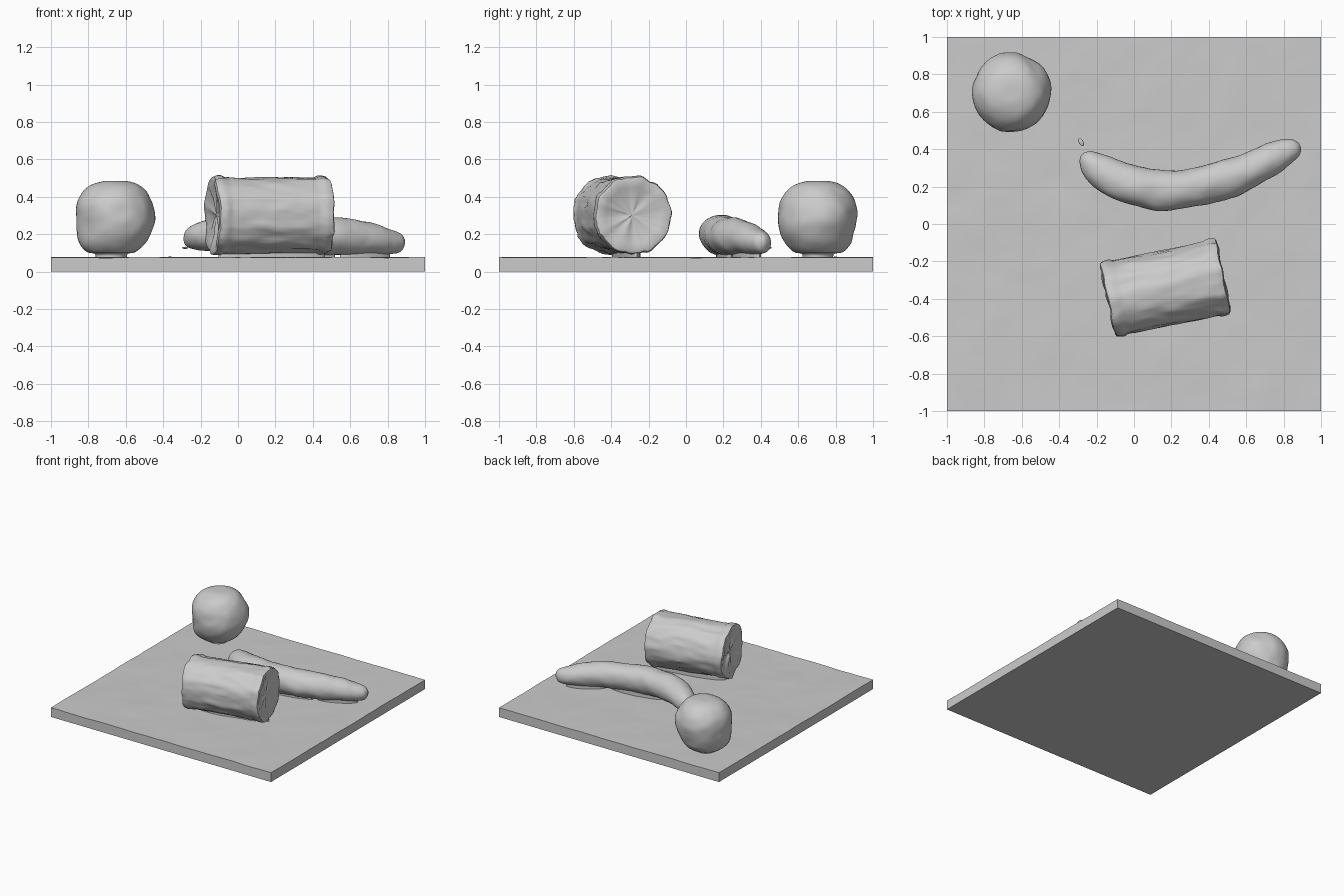
import bpy, bmesh, math
from mathutils import Vector, Matrix, noise

if "Cube" in bpy.data.objects:
    bpy.data.objects.remove(bpy.data.objects["Cube"])

grey = bpy.data.materials.new("plain_grey")
grey.diffuse_color = (0.6, 0.6, 0.6, 1)
grey.use_nodes = True
grey.node_tree.nodes["Principled BSDF"].inputs["Base Color"].default_value = grey.diffuse_color


def finish(name, bm, angle=40):
    bmesh.ops.recalc_face_normals(bm, faces=bm.faces)
    me = bpy.data.meshes.new(name)
    bm.to_mesh(me)
    bm.free()
    me.materials.append(grey)
    ob = bpy.data.objects.new(name, me)
    bpy.context.collection.objects.link(ob)
    bpy.ops.object.select_all(action='DESELECT')
    bpy.context.view_layer.objects.active = ob
    ob.select_set(True)
    bpy.ops.object.shade_smooth_by_angle(angle=math.radians(angle))
    return ob


def lumps(p, scale, amount):
    """Gentle two-octave surface wobble."""
    return amount * (noise.noise(p * scale) + 0.4 * noise.noise(p * scale * 2.7))


def loft(name, rings):
    """Skin a list of closed rings and cap both ends."""
    bm = bmesh.new()
    rows = [[bm.verts.new(p) for p in ring] for ring in rings]
    n = len(rows[0])
    for a, b in zip(rows, rows[1:]):
        for i in range(n):
            j = (i + 1) % n
            bm.faces.new((a[i], a[j], b[j], b[i]))
    for row in (rows[0], rows[-1]):
        c = bm.verts.new(sum((v.co for v in row), Vector()) / n)
        for i in range(n):
            bm.faces.new((c, row[i], row[(i + 1) % n]))
    return finish(name, bm)


def interp(table, x):
    """Smooth (Catmull-Rom) lookup through evenly spaced rows."""
    i = min(int(x), len(table) - 2)
    t = x - i
    g = lambda k: Vector(table[max(0, min(k, len(table) - 1))])
    a, b, c, d = g(i - 1), g(i), g(i + 1), g(i + 2)
    return 0.5 * (2 * b + (c - a) * t + (2 * a - 5 * b + 4 * c - d) * t * t
                  + (3 * b - a - 3 * c + d) * t ** 3)


# Square board with a faintly wavy top
bm = bmesh.new()
bmesh.ops.create_grid(bm, x_segments=60, y_segments=60, size=1)
bmesh.ops.translate(bm, verts=bm.verts, vec=(0, 0, 0.076))
edges = [e for e in bm.edges if e.is_boundary]
top = list(bm.verts)
ext = bmesh.ops.extrude_edge_only(bm, edges=edges)["geom"]
for v in (g for g in ext if isinstance(g, bmesh.types.BMVert)):
    v.co.z = 0
for v in top:
    v.co.z += lumps(v.co, 4, 0.004)
bmesh.ops.holes_fill(bm, edges=[e for e in bm.edges
                                if all(v.co.z == 0 for v in e.verts)], sides=0)
finish("board", bm)

# Round fruit: lathe profile (radius, height) with a narrow foot
profile = [(0.085, 0.07), (0.09, 0.095), (0.135, 0.105), (0.175, 0.15), (0.202, 0.22),
           (0.212, 0.295), (0.203, 0.36), (0.172, 0.42), (0.125, 0.463), (0.065, 0.483),
           (0.01, 0.485)]
rings = []
for k in range(41):
    r, z = interp(profile, k / 4)
    ring = []
    for i in range(48):
        a = math.tau * i / 48
        d = Vector((math.cos(a), math.sin(a), 0))
        p = d * r + Vector((0, 0, z))
        lean = -0.022 * max(0, 1 - (z - 0.07) / 0.2)
        ring.append(p + d * lumps(p, 6, 0.012) * min(1, r / 0.1)
                    + Vector((-0.657 + lean, 0.703, 0)))
    rings.append(ring)
loft("round_fruit", rings)

# Long curved fruit: rows of centre x, y, half width, bottom z, top z
spine = [(-0.278, 0.372, 0.012, 0.15, 0.19), (-0.255, 0.352, 0.05, 0.125, 0.235),
         (-0.18, 0.29, 0.088, 0.115, 0.272), (-0.05, 0.222, 0.104, 0.105, 0.297),
         (0.14, 0.18, 0.108, 0.095, 0.302), (0.34, 0.202, 0.103, 0.09, 0.296),
         (0.52, 0.25, 0.104, 0.09, 0.29), (0.67, 0.313, 0.092, 0.09, 0.268),
         (0.79, 0.375, 0.076, 0.09, 0.235), (0.862, 0.408, 0.048, 0.105, 0.205),
         (0.888, 0.42, 0.012, 0.14, 0.175)]
rings = []
for k in range(81):
    s = k / 8
    x, y, w, lo, hi = interp(spine, s)
    nxt, prv = interp(spine, min(10, s + 0.1)), interp(spine, max(0, s - 0.1))
    t = Vector((nxt[0] - prv[0], nxt[1] - prv[1], 0)).normalized()
    side = Vector((-t.y, t.x, 0))
    ring = []
    for i in range(32):
        a = math.tau * i / 32
        d = side * math.cos(a) + Vector((0, 0, math.sin(a)))
        p = Vector((x, y, (lo + hi) / 2)) + side * w * math.cos(a)
        p.z += (hi - lo) / 2 * math.sin(a)
        ring.append(p + d * lumps(p, 8, 0.008) * min(1, w / 0.08))
    rings.append(ring)
loft("long_fruit", rings)

# Log: cylinder with lengthwise bark ridges, uneven rims and hollowed ends
axis = Matrix.Translation((0.17, -0.345, 0.302)) @ Matrix.Rotation(math.radians(11.5), 4, 'Z')
stations = [(-0.292, 0.04), (-0.296, 0.10), (-0.308, 0.15), (-0.318, 0.178), (-0.312, 0.196)]
stations += [(-0.29 + 0.58 * k / 28, 0.202) for k in range(29)]
stations += [(-x, r) for x, r in reversed(stations[:5])]
rings = []
for x, r in stations:
    ring = []
    for i in range(64):
        a = math.tau * i / 64
        d = Vector((0, math.cos(a), math.sin(a)))
        bark = noise.noise(Vector((x * 3, d.y * 3.5, d.z * 3.5))) * 0.012
        bark += noise.noise(Vector((x * 9, d.y * 8, d.z * 8))) * 0.007
        rim = lumps(d + Vector((x, 0, 0)), 2, 0.012) * (abs(x) > 0.25)
        flare = 0.008 * (abs(x) > 0.25 and r > 0.17)
        ring.append(axis @ (d * (r + flare + bark * r / 0.2) + Vector((x + rim, 0, 0))))
    rings.append(ring)
loft("log", rings)

# Thin contact feet (x, y, half length, half width, turn) joining pieces to the board
for name, x, y, lx, ly, turn in [("log_foot", 0.18, -0.32, 0.29, 0.05, 11.5),
                                 ("long_fruit_foot", 0.30, 0.21, 0.22, 0.04, 8),
                                 ("long_fruit_tip_foot", 0.68, 0.325, 0.15, 0.04, 27)]:
    rot = Matrix.Translation((x, y, 0)) @ Matrix.Rotation(math.radians(turn), 4, 'Z')
    loft(name, [[rot @ Vector((lx * math.cos(math.tau * i / 24),
                               ly * math.sin(math.tau * i / 24), z))
                 for i in range(24)] for z in (0.07, 0.115)])

# Stray crumb beside the stem end
bm = bmesh.new()
bmesh.ops.create_icosphere(bm, subdivisions=2, radius=1, matrix=(
    Matrix.Translation((-0.283, 0.438, 0.127)) @ Matrix.Rotation(math.radians(-60), 4, 'Z')
    @ Matrix.Diagonal((0.024, 0.012, 0.006, 1))))
finish("crumb", bm)
